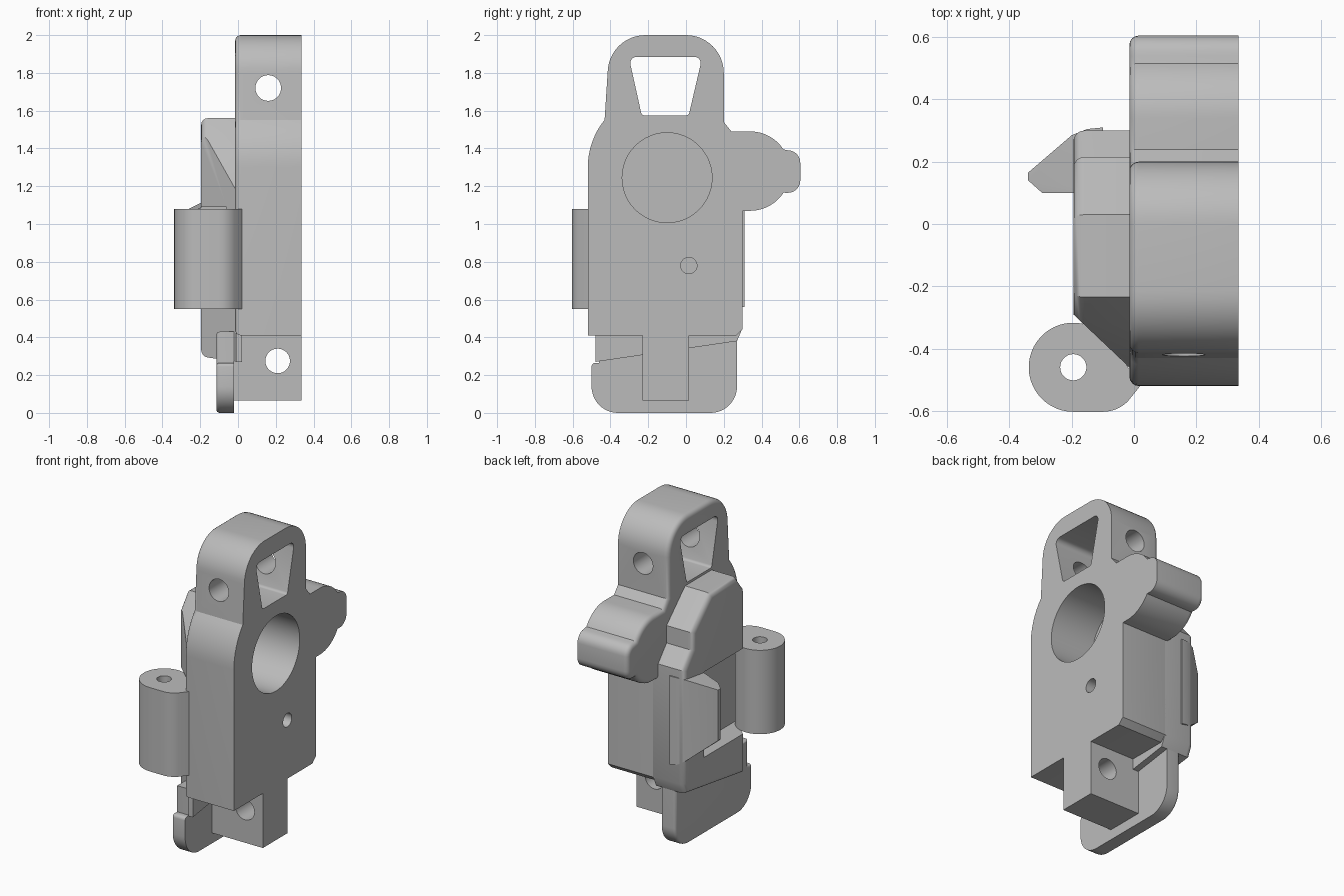
import bpy, bmesh, math
from mathutils import Vector, Matrix

if "Cube" in bpy.data.objects:
    bpy.data.objects.remove(bpy.data.objects["Cube"])

grey = bpy.data.materials.new("plain grey")
grey.use_nodes = True
colour = (0.5, 0.5, 0.5, 1)
grey.diffuse_color = colour
grey.node_tree.nodes["Principled BSDF"].inputs["Base Color"].default_value = colour


def arc(cx, cy, r, start, end, steps=12):
    """Points on an arc, angles in degrees."""
    angles = [math.radians(start + (end - start) * i / steps) for i in range(steps + 1)]
    return [(cx + r * math.cos(a), cy + r * math.sin(a)) for a in angles]


def finish(name, bm):
    bmesh.ops.recalc_face_normals(bm, faces=bm.faces)
    mesh = bpy.data.meshes.new(name)
    bm.to_mesh(mesh)
    bm.free()
    obj = bpy.data.objects.new(name, mesh)
    bpy.context.collection.objects.link(obj)
    mesh.materials.append(grey)
    return obj


def prism(name, points, axis, low, high, bevel=0):
    """Extrude a profile along an axis, optionally rounding the rim at the low end."""
    place = {"x": lambda p, t: (t, p[0], p[1]),
             "y": lambda p, t: (p[0], t, p[1]),
             "z": lambda p, t: (p[0], p[1], t)}[axis]
    bm = bmesh.new()
    base = bm.faces.new([bm.verts.new(place(p, low)) for p in points])
    top = bmesh.ops.extrude_face_region(bm, geom=[base], use_keep_orig=True)["geom"]
    shift = Vector(place((0, 0), high - low))
    bmesh.ops.translate(bm, vec=shift, verts=[g for g in top if isinstance(g, bmesh.types.BMVert)])
    if bevel:
        bmesh.ops.recalc_face_normals(bm, faces=bm.faces)
        bmesh.ops.bevel(bm, geom=list(base.edges), offset=bevel, segments=4,
                        profile=0.5, affect='EDGES', clamp_overlap=True)
    return finish(name, bm)


def box(name, x, y, z):
    return prism(name, [(x[0], y[0]), (x[1], y[0]), (x[1], y[1]), (x[0], y[1])], "z", *z)


def rod(axis, a, b, r, low, high):
    return prism("cutter", arc(a, b, r, 0, 360, 48)[:-1], axis, low, high)


def cut(obj, cutters):
    bpy.context.view_layer.objects.active = obj
    for c in cutters:
        mod = obj.modifiers.new("cut", 'BOOLEAN')
        mod.operation = 'DIFFERENCE'
        mod.solver = 'EXACT'
        mod.object = c
        bpy.ops.object.modifier_apply(modifier=mod.name)
        bpy.data.objects.remove(c)


# Main body with the top loop and the rounded lug
outline = [(-0.52, 0.41)]
outline += arc(-0.12, 1.3, 0.4, 180, 141, 8)
outline += arc(-0.215, 1.8, 0.2, 180, 90)
outline += arc(0.0, 1.8, 0.2, 90, 0)
outline += [(0.2, 1.54), (0.24, 1.49)]
outline += arc(0.34, 1.28, 0.21, 90, 33)
outline += arc(0.54, 1.325, 0.065, 90, 0, 6)
outline += arc(0.54, 1.23, 0.065, 0, -90, 6)
outline += arc(0.34, 1.28, 0.21, -33, -90)
outline += [(0.3, 1.07), (0.3, 0.445), (0.265, 0.41)]
body = prism("main_body", outline, "x", -0.015, 0.335, 0.03)

# Window in the loop, with rounded corners
window = arc(-0.262, 1.852, 0.033, 195, 90, 5) + arc(0.045, 1.852, 0.033, 90, -15, 5)
window += arc(0.0, 1.593, 0.018, -15, -90, 4) + arc(-0.22, 1.593, 0.018, 270, 195, 4)
cut(body, [
    prism("cutter", window, "x", -0.5, 0.5),
    rod("x", -0.10, 1.245, 0.238, 0.03, 0.5),
    rod("x", 0.015, 0.78, 0.043, 0.05, 0.5),
    rod("y", 0.16, 1.72, 0.068, -0.8, 0.8),
])

# Back housing with a slanted front edge and a side recess
housing = prism("back_housing", [
    (0.27, 0.38), (0.3, 0.45), (0.3, 1.17), (0.215, 1.27), (0.215, 1.38), (0.03, 1.56),
    (-0.235, 1.56), (-0.32, 1.45), (-0.48, 1.15), (-0.48, 0.27)], "x", -0.195, 0.02, 0.035)
cut(housing, [
    prism("cutter", [(-0.3, -0.19), (-0.195, -0.29), (-0.01, -0.465),
                     (-0.01, -0.7), (-0.3, -0.7)], "z", 0, 1.8),
    box("cutter", (-0.3, -0.06), (-0.6, 0.1), (0.55, 1.09)),
])

# Latch wedge on the housing
bm = bmesh.new()
for x, y, low, high in [(-0.1, 0.31, 0.56, 1.12), (-0.15, 0.305, 0.57, 1.12),
                        (-0.2, 0.285, 0.6, 1.11), (-0.34, 0.165, 0.72, 1.04),
                        (-0.34, 0.14, 0.72, 1.04), (-0.295, 0.1, 0.68, 1.05),
                        (-0.1, 0.1, 0.56, 1.12)]:
    for z in (low, high):
        bm.verts.new((x, y, z))
bmesh.ops.convex_hull(bm, input=bm.verts)
finish("latch_wedge", bm)

# Hinge barrel with its tail joining the body
hinge_outline = arc(-0.195, -0.46, 0.143, 35, 270, 32)
hinge_outline += arc(-0.1, -0.49, 0.113, 270, 315, 6) + [(0.02, -0.52), (0.02, -0.48), (-0.015, -0.465)]
hinge = prism("hinge_barrel", hinge_outline, "z", 0.55, 1.08)
cut(hinge, [rod("z", -0.195, -0.46, 0.042, 0, 2)])

# Lower mounting block with a cross hole
block = box("mounting_block", (-0.03, 0.335), (-0.23, 0.015), (0.065, 0.42))
cut(block, [rod("y", 0.21, 0.275, 0.065, -1, 1)])

# Lower plate with rounded corners and a small hooked step
plate = arc(-0.36, 0.14, 0.14, 180, 270) + arc(0.13, 0.14, 0.14, 270, 360)
plate += [(0.27, 0.43), (-0.46, 0.43), (-0.46, 0.265)] + arc(-0.48, 0.245, 0.02, 90, 180, 4)
prism("lower_plate", plate, "x", -0.115, -0.02, 0.03)

# Smooth the curved faces, keep the corners sharp
parts = [o for o in bpy.context.scene.objects if o.type == 'MESH']
bpy.ops.object.select_all(action='DESELECT')
for o in parts:
    o.select_set(True)
bpy.context.view_layer.objects.active = body
bpy.ops.object.shade_smooth_by_angle(angle=math.radians(30))
